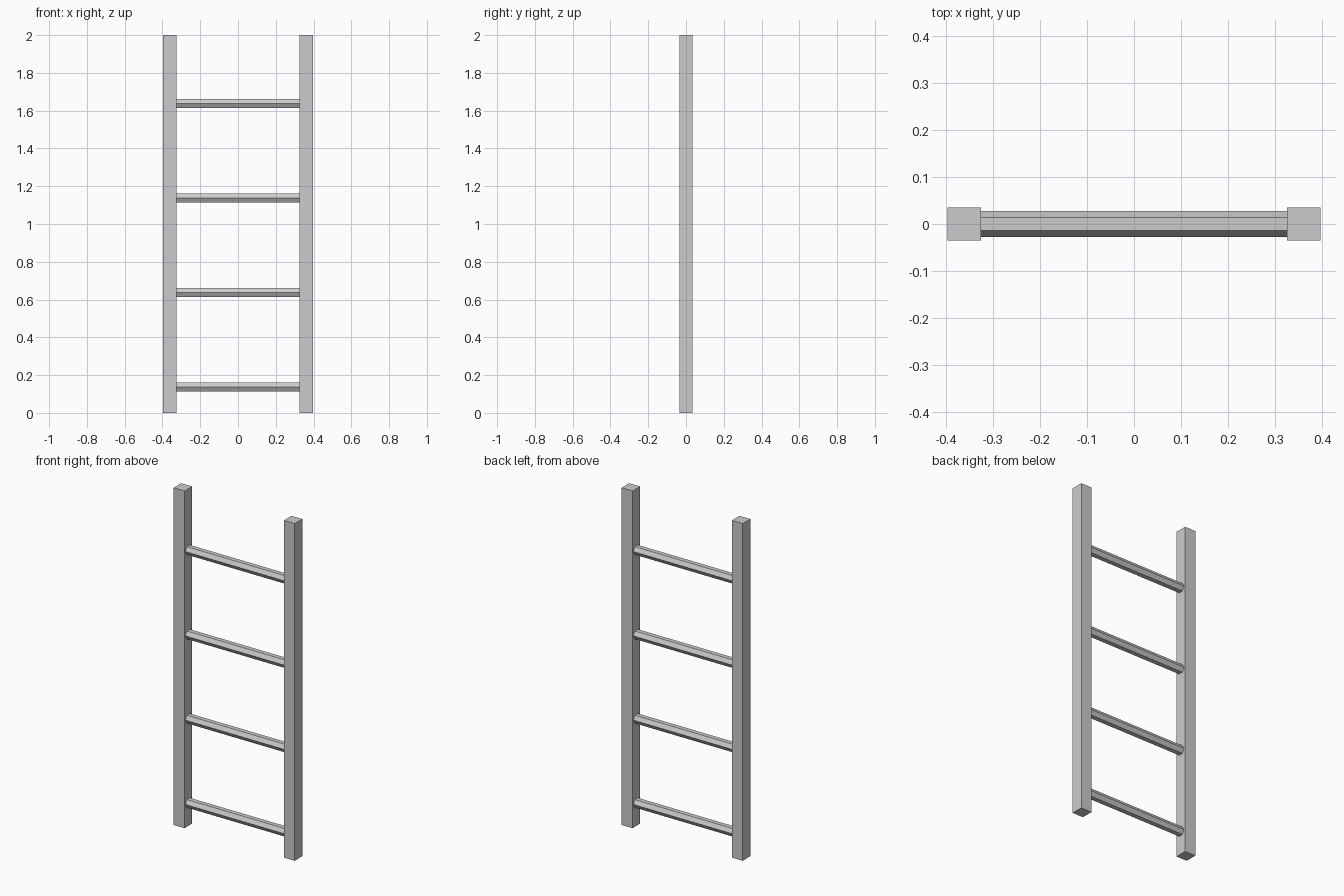
import bpy
from math import radians

if "Cube" in bpy.data.objects:
    bpy.data.objects.remove(bpy.data.objects["Cube"])

HEIGHT = 2.0
RAIL = 0.071          # square rail thickness
RAIL_X = 0.3615       # rail centre distance from the middle
RUNG_R = 0.0275       # hexagonal rung radius
RUNG_LEN = 2 * (RAIL_X - RAIL / 2) + 0.004
FIRST_RUNG, SPACING = 0.1375, 0.5


def add_rail(name, x):
    bpy.ops.mesh.primitive_cube_add(size=1, location=(x, 0, HEIGHT / 2))
    rail = bpy.context.object
    rail.name = name
    rail.scale = (RAIL, RAIL, HEIGHT)
    bpy.ops.object.transform_apply(location=False, rotation=False, scale=True)


def add_rung(name, z):
    # Six-sided bar along x, with corners pointing to the front and back
    bpy.ops.mesh.primitive_cylinder_add(vertices=6, radius=RUNG_R, depth=RUNG_LEN,
                                        location=(0, 0, z), rotation=(0, radians(90), 0))
    bpy.context.object.name = name


# Side rails
add_rail("left_rail", -RAIL_X)
add_rail("right_rail", RAIL_X)

# Rungs
for i in range(4):
    add_rung(f"rung_{i + 1}", FIRST_RUNG + i * SPACING)
